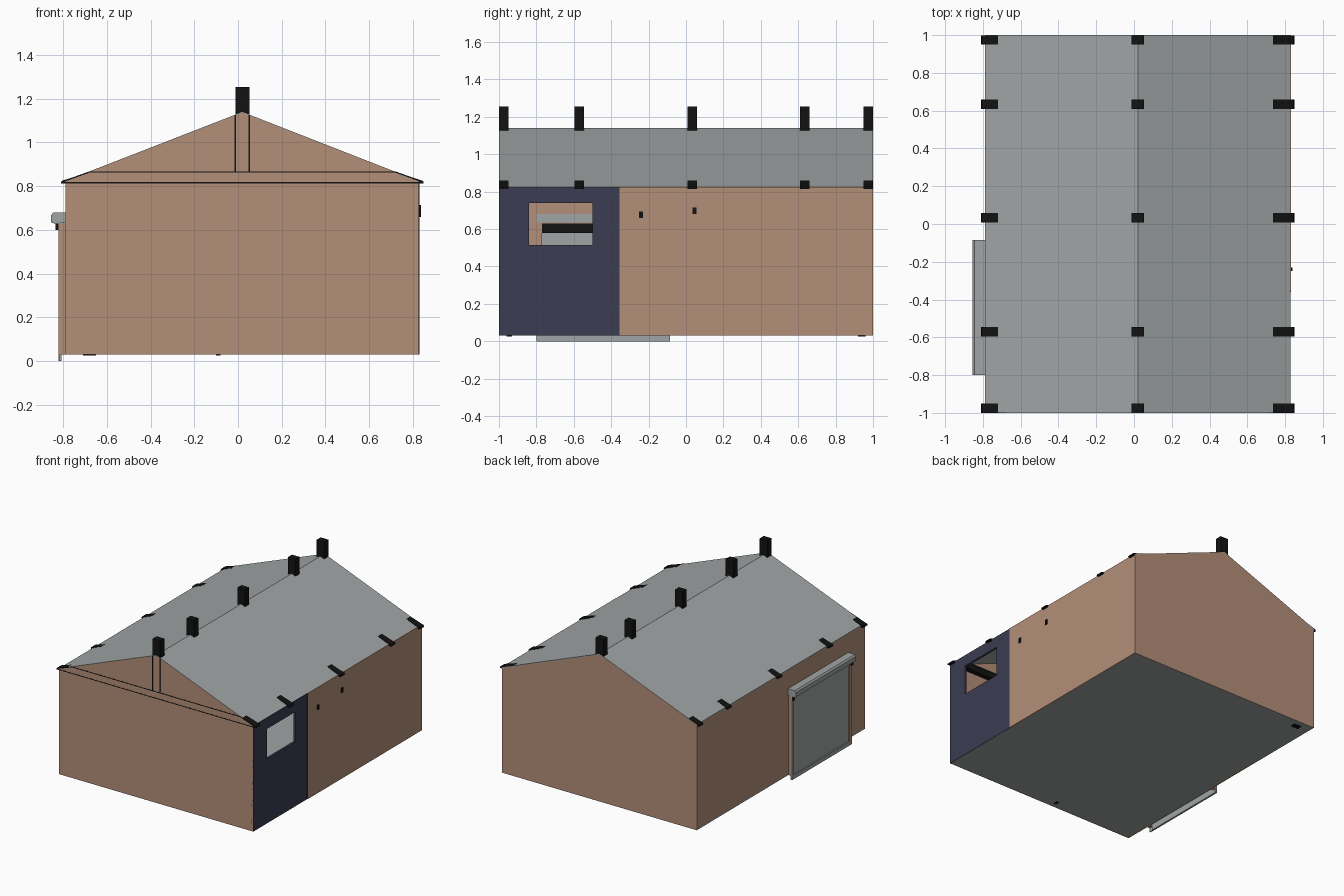
import bpy, bmesh


def mat(name, rgb):
    m = bpy.data.materials.new(name)
    m.diffuse_color = (*rgb, 1)
    return m


BROWN = mat("clay brown", (0.456, 0.275, 0.191))
GREY = mat("roof grey", (0.352, 0.376, 0.376))
NAVY = mat("dark navy", (0.045, 0.045, 0.087))
BLACK = mat("black", (0.006, 0.006, 0.006))


def finish(name, bm, m):
    bmesh.ops.recalc_face_normals(bm, faces=bm.faces)
    me = bpy.data.meshes.new(name)
    bm.to_mesh(me)
    bm.free()
    me.materials.append(m)
    ob = bpy.data.objects.new(name, me)
    bpy.context.collection.objects.link(ob)
    return ob


def prism_into(bm, pts, y0, y1):
    """Extrude an (x, z) outline along y."""
    f = bm.faces.new([bm.verts.new((x, y0, z)) for x, z in pts])
    r = bmesh.ops.extrude_face_region(bm, geom=[f])
    vs = [v for v in r["geom"] if isinstance(v, bmesh.types.BMVert)]
    bmesh.ops.translate(bm, vec=(0, y1 - y0, 0), verts=vs)


def prism(name, pts, y0, y1, m):
    bm = bmesh.new()
    prism_into(bm, pts, y0, y1)
    return finish(name, bm, m)


def boxes(name, m, *dims):
    """Each box is (x0, x1, y0, y1, z0, z1)."""
    bm = bmesh.new()
    for x0, x1, y0, y1, z0, z1 in dims:
        prism_into(bm, [(x0, z0), (x1, z0), (x1, z1), (x0, z1)], y0, y1)
    return finish(name, bm, m)


L, R, RIDGE, EAVE, TOP = -0.79, 0.825, 0.02, 0.825, 1.14

# floor slab
boxes("floor", GREY, (L, R, -0.999, 0.999, 0.03, 0.04))

# gable end walls
gable = [(L, 0.03), (R, 0.03), (R, EAVE), (RIDGE, TOP - 0.004), (L, EAVE)]
prism("front_gable", gable, -1, -0.985, BROWN)
prism("back_gable", gable, 0.985, 1, BROWN)

# roof sheet
t = 0.008
prism("roof", [(L, EAVE), (RIDGE, TOP), (R, EAVE), (R, EAVE - t),
               (RIDGE, TOP - t), (L, EAVE - t)], -1, 1, GREY)

# left wall with a door opening
boxes("left_wall", BROWN,
      (L, L + 0.015, -0.985, -0.77, 0.03, 0.82),
      (L, L + 0.015, -0.11, 0.985, 0.03, 0.82),
      (L, L + 0.015, -0.77, -0.11, 0.63, 0.82))

# right wall: brown section, then a navy panel with a window
boxes("right_wall", BROWN, (0.805, 0.831, -0.355, 1, 0.03, 0.825))
boxes("right_wall_edge", NAVY, (0.805, 0.831, -0.36, -0.355, 0.03, 0.825))
boxes("navy_panel", NAVY,
      (0.812, 0.828, -1, -0.84, 0.03, 0.825),
      (0.812, 0.828, -0.5, -0.36, 0.03, 0.825),
      (0.812, 0.828, -0.84, -0.5, 0.03, 0.515),
      (0.812, 0.828, -0.84, -0.5, 0.74, 0.825))

# small wall fittings on the right side
boxes("wall_fittings", BLACK,
      (0.83, 0.838, -0.25, -0.23, 0.66, 0.695),
      (0.83, 0.838, 0.035, 0.055, 0.68, 0.715))

# roof trusses with a king post standing above the ridge
for i, y in enumerate((-0.974, -0.57, 0.034, 0.634, 0.974)):
    a, b = y - 0.025, y + 0.025
    boxes(f"king_post_{i + 1}", BLACK, (-0.012, 0.052, a, b, 0.865, 1.255))
    prism(f"tie_beam_{i + 1}", [(-0.81, 0.813), (0.85, 0.813), (0.845, 0.825),
          (0.72, 0.865), (-0.68, 0.865), (-0.805, 0.825)], a, b, BLACK)

# thin truss outline showing on the front gable
w = 0.006
boxes("front_truss_lines", BLACK,
      (-0.68, 0.72, -1.001, -0.999, 0.862, 0.862 + w),
      (-0.81, 0.85, -1.001, -0.999, 0.813, 0.813 + w),
      (-0.015, -0.015 + w, -1.001, -0.999, 0.868, 1.125),
      (0.048, 0.048 + w, -1.001, -0.999, 0.868, 1.125))
for side, xo, xi in (("left", -0.81, -0.68), ("right", 0.85, 0.72)):
    prism(f"front_truss_slope_{side}",
          [(xo, 0.815), (xi, 0.862), (xi, 0.868), (xo, 0.821)], -1.001, -0.999, BLACK)

# roller door: jambs, panel, raised rim and housing
boxes("door_jambs", BROWN,
      (-0.822, L, -0.8, -0.77, 0.03, 0.63),
      (-0.818, L, -0.11, -0.087, 0.03, 0.63))
boxes("door_panel", GREY, (-0.814, -0.808, -0.77, -0.09, 0, 0.63))
boxes("door_rim", GREY,
      (-0.822, -0.814, -0.11, -0.085, 0, 0.63),
      (-0.822, -0.814, -0.8, -0.11, 0, 0.03))
prism("door_housing", [(-0.855, 0.635), (-0.84, 0.628), (-0.77, 0.635),
      (-0.77, 0.68), (-0.845, 0.68), (-0.855, 0.668)], -0.8, -0.085, GREY)
boxes("housing_brackets", BLACK,
      (-0.835, -0.79, -0.105, -0.088, 0.6, 0.63),
      (-0.835, -0.79, -0.797, -0.78, 0.6, 0.63))
boxes("door_lintel", BLACK, (-0.8, -0.775, -0.77, -0.11, 0.58, 0.63))

# small fixings under the floor
boxes("floor_fixings", BLACK,
      (-0.71, -0.65, 0.92, 0.96, 0.026, 0.03),
      (-0.10, -0.08, -0.96, -0.93, 0.026, 0.03))
